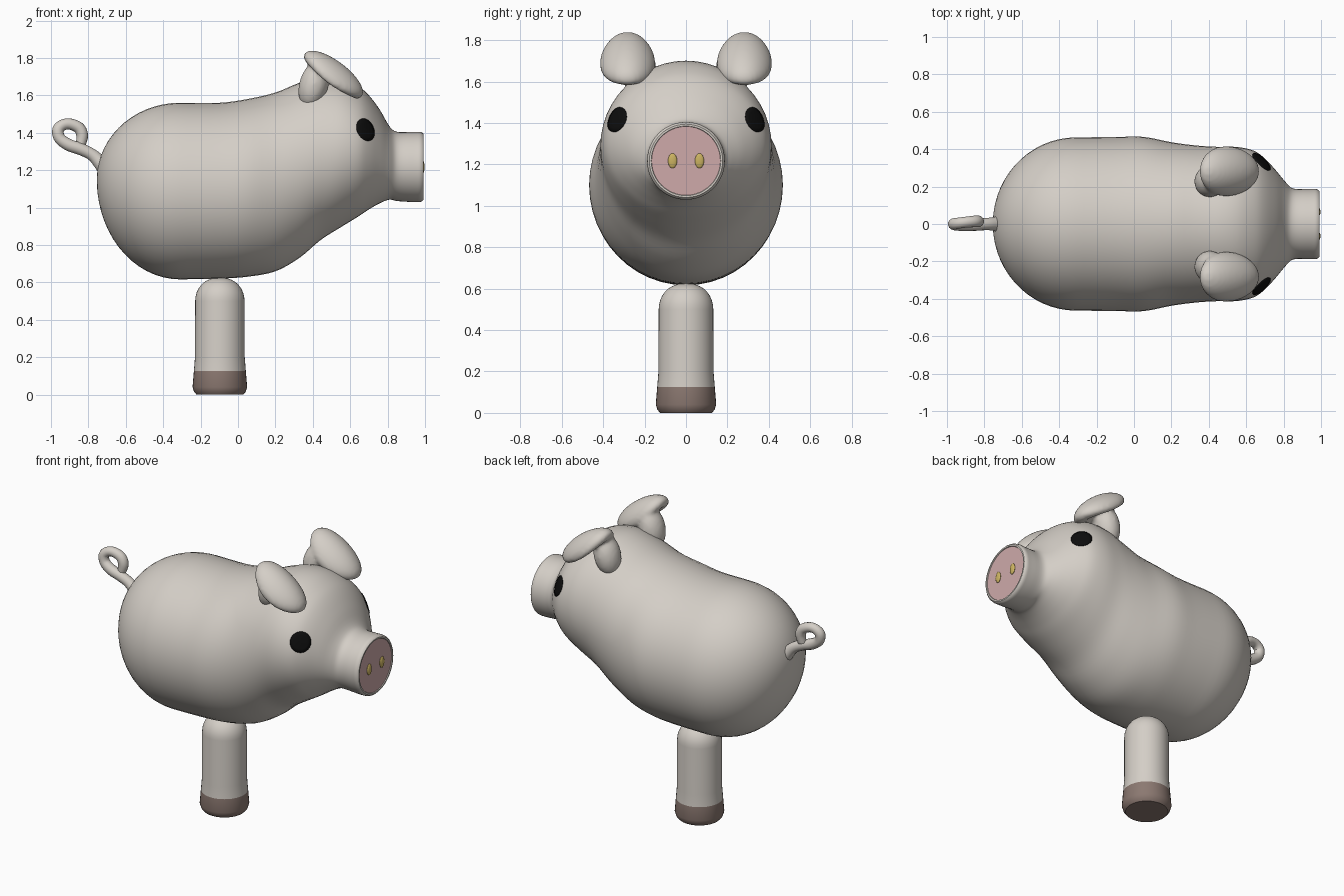
import bpy, bmesh, math
from mathutils import Vector, Matrix
from mathutils.bvhtree import BVHTree

if "Cube" in bpy.data.objects:
    bpy.data.objects.remove(bpy.data.objects["Cube"])


def material(name, rgb):
    m = bpy.data.materials.new(name)
    m.diffuse_color = (*rgb, 1)
    m.use_nodes = True
    m.node_tree.nodes["Principled BSDF"].inputs["Base Color"].default_value = m.diffuse_color
    return m


SKIN = material("warm_grey", (0.66, 0.62, 0.57))
PINK = material("snout_pink", (0.62, 0.40, 0.40))
HOOF = material("hoof_brown", (0.26, 0.19, 0.165))
BLACK = material("eye_black", (0.004, 0.004, 0.004))
GOLD = material("nostril_yellow", (0.60, 0.45, 0.12))


def finish(bm, name, *mats, angle=40):
    bmesh.ops.recalc_face_normals(bm, faces=bm.faces)
    me = bpy.data.meshes.new(name)
    bm.to_mesh(me)
    bm.free()
    ob = bpy.data.objects.new(name, me)
    bpy.context.collection.objects.link(ob)
    for m in mats:
        me.materials.append(m)
    bpy.ops.object.select_all(action='DESELECT')
    ob.select_set(True)
    bpy.context.view_layer.objects.active = ob
    bpy.ops.object.shade_smooth_by_angle(angle=math.radians(angle))
    return ob


def loft(rings, axis, n=48):
    """Skin a list of (position, centre, radius_a, radius_b) ellipses along x or z."""
    bm = bmesh.new()
    loops = []
    for p, c, a, b in rings:
        loop = []
        for i in range(n):
            t = 2 * math.pi * i / n
            u, v = a * math.cos(t), b * math.sin(t)
            loop.append(bm.verts.new((p, v, c + u) if axis == 'x' else (c + u, v, p)))
        loops.append(loop)
    for l0, l1 in zip(loops, loops[1:]):
        for i in range(n):
            j = (i + 1) % n
            bm.faces.new((l0[i], l0[j], l1[j], l1[i]))
    bm.faces.new(loops[0])
    last = bm.faces.new(loops[-1])
    return bm, last


def smooth_path(pts, steps=4):
    """Catmull-Rom through the stations."""
    out = []
    for i in range(len(pts) - 1):
        q = [Vector(pts[max(0, min(len(pts) - 1, i + k))]) for k in (-1, 0, 1, 2)]
        for s in range(steps):
            t = s / steps
            out.append(0.5 * (2 * q[1] + (q[2] - q[0]) * t
                              + (2 * q[0] - 5 * q[1] + 4 * q[2] - q[3]) * t * t
                              + (3 * q[1] - q[0] - 3 * q[2] + q[3]) * t ** 3))
    return out + [Vector(pts[-1])]


# Body, head and snout in one skin: x, centre z, half height, half width
rump = []
for k in range(15, 0, -1):
    a = math.radians(89 * k / 15)
    c = math.cos(a)
    rump.append((-0.31 - 0.445 * math.sin(a), 1.088 + 0.06 * (1 - c), 0.472 * c, 0.463 * c))
stations = [
    (-0.31, 1.088, 0.472, 0.463), (-0.10, 1.09, 0.47, 0.465), (0.05, 1.105, 0.475, 0.466),
    (0.20, 1.137, 0.478, 0.437), (0.33, 1.20, 0.468, 0.42), (0.44, 1.262, 0.437, 0.413),
    (0.55, 1.293, 0.398, 0.412), (0.64, 1.30, 0.35, 0.392), (0.70, 1.295, 0.305, 0.35),
    (0.76, 1.272, 0.248, 0.285), (0.81, 1.238, 0.196, 0.225), (0.85, 1.22, 0.185, 0.19),
    (0.92, 1.217, 0.187, 0.187), (0.97, 1.217, 0.188, 0.188)]
rim = [(0.983, 1.217, 0.185, 0.185), (0.991, 1.217, 0.177, 0.177),
       (0.991, 1.217, 0.168, 0.168), (0.986, 1.217, 0.166, 0.166)]
bm, snout_face = loft(rump + smooth_path(stations) + rim, 'x')
snout_face.material_index = 1
bmesh.ops.recalc_face_normals(bm, faces=bm.faces)
skin_tree = BVHTree.FromBMesh(bm)
finish(bm, "body", SKIN, PINK)

# Leg with a flared hoof
leg = [(0.0, 0.125), (0.015, 0.138), (0.04, 0.146), (0.125, 0.139), (0.20, 0.133), (0.50, 0.132)]
for k in range(1, 9):
    a = math.radians(86 * k / 8)
    leg.append((0.50 + 0.125 * math.sin(a), 0.132 * math.cos(a) ** 0.85))
bm, _ = loft([(z, -0.097, r, r) for z, r in leg], 'z', 40)
for f in bm.faces:
    f.material_index = 1 if f.calc_center_median().z < 0.125 else 0
finish(bm, "leg", SKIN, HOOF)

for side, tag in ((-1, "right"), (1, "left")):
    # Eye: thin disc laid on the curved head
    n = Vector((0.60, 0.77 * side, 0.22)).normalized()
    centre = Vector((0.68, 0.33 * side, 1.415))
    frame = n.to_track_quat('Z', 'Y').to_matrix()
    bm = bmesh.new()
    rings = []
    for r in (0.001, 0.02, 0.042, 0.063):
        ring = []
        for i in range(24):
            t = math.tau * i / 24
            p = centre + frame @ Vector((r * math.cos(t), r * math.sin(t), 0))
            hit = skin_tree.ray_cast(p + n * 0.3, -n)[0] or p
            ring.append(bm.verts.new(hit + n * 0.004))
        rings.append(ring)
    bm.faces.new(rings[0])
    for l0, l1 in zip(rings, rings[1:]):
        for i in range(24):
            bm.faces.new((l0[i], l0[(i + 1) % 24], l1[(i + 1) % 24], l1[i]))
    if bm.faces:
        bmesh.ops.recalc_face_normals(bm, faces=bm.faces)
        if sum((f.normal for f in bm.faces), Vector()).dot(n) < 0:
            bmesh.ops.reverse_faces(bm, faces=bm.faces)
    eye = finish(bm, tag + "_eye", BLACK)
    eye.modifiers.new("thickness", 'SOLIDIFY').thickness = 0.006

    # Nostril
    bm = bmesh.new()
    bmesh.ops.create_uvsphere(bm, u_segments=20, v_segments=12, radius=1,
                              matrix=Matrix.Translation((0.988, 0.065 * side, 1.217))
                              @ Matrix.Diagonal((0.009, 0.022, 0.036, 1)))
    finish(bm, tag + "_nostril", GOLD)

    # Ear: cupped flap leaning forward, fused with its stalk
    bm = bmesh.new()
    flap = bmesh.ops.create_uvsphere(bm, u_segments=40, v_segments=24, radius=1)["verts"]
    tilt = (Matrix.Translation((0.505, 0.282 * side, 1.703))
            @ Matrix.Rotation(math.radians(37), 4, 'Y'))
    for v in flap:
        x, y, z = v.co
        if z < 0:
            z *= 0.3 + 0.7 * (x * x + y * y)
        v.co = tilt @ Vector((0.192 * x, 0.134 * y, 0.075 * z - 0.03 * y * y + 0.008))
    bmesh.ops.create_uvsphere(bm, u_segments=24, v_segments=16, radius=1,
                              matrix=Matrix.Translation((0.405, 0.228 * side, 1.655))
                              @ Matrix.Rotation(math.radians(15), 4, 'Y')
                              @ Matrix.Diagonal((0.078, 0.085, 0.13, 1)))
    ear = finish(bm, tag + "_ear", SKIN, angle=180)
    fuse = ear.modifiers.new("fuse", 'REMESH')
    fuse.mode, fuse.voxel_size, fuse.use_smooth_shade = 'VOXEL', 0.012, True
    relax = ear.modifiers.new("relax", 'SMOOTH')
    relax.factor, relax.iterations = 0.5, 4

# Curly tail: x, y, z, thickness
tail = [(-0.68, 0, 1.19, 2.0), (-0.735, 0, 1.24, 1.25), (-0.78, 0, 1.282, 1.0),
        (-0.84, -0.003, 1.312, 1), (-0.905, -0.005, 1.335, 1), (-0.953, -0.003, 1.37, 0.95),
        (-0.962, 0.0, 1.415, 0.95), (-0.935, 0.005, 1.442, 0.9), (-0.895, 0.01, 1.446, 0.9),
        (-0.85, 0.014, 1.425, 0.95), (-0.833, 0.014, 1.385, 0.95), (-0.842, 0.01, 1.335, 0.8)]
cu = bpy.data.curves.new("tail", 'CURVE')
cu.dimensions = '3D'
cu.bevel_depth = 0.033
cu.bevel_resolution = 5
cu.use_fill_caps = True
path = smooth_path(tail, 5)
sp = cu.splines.new('POLY')
sp.points.add(len(path) - 1)
for p, q in zip(sp.points, path):
    p.co = (q[0], q[1], q[2], 1)
    p.radius = q[3]
sp.use_smooth = True
cu.materials.append(SKIN)
ob = bpy.data.objects.new("tail", cu)
bpy.context.collection.objects.link(ob)
